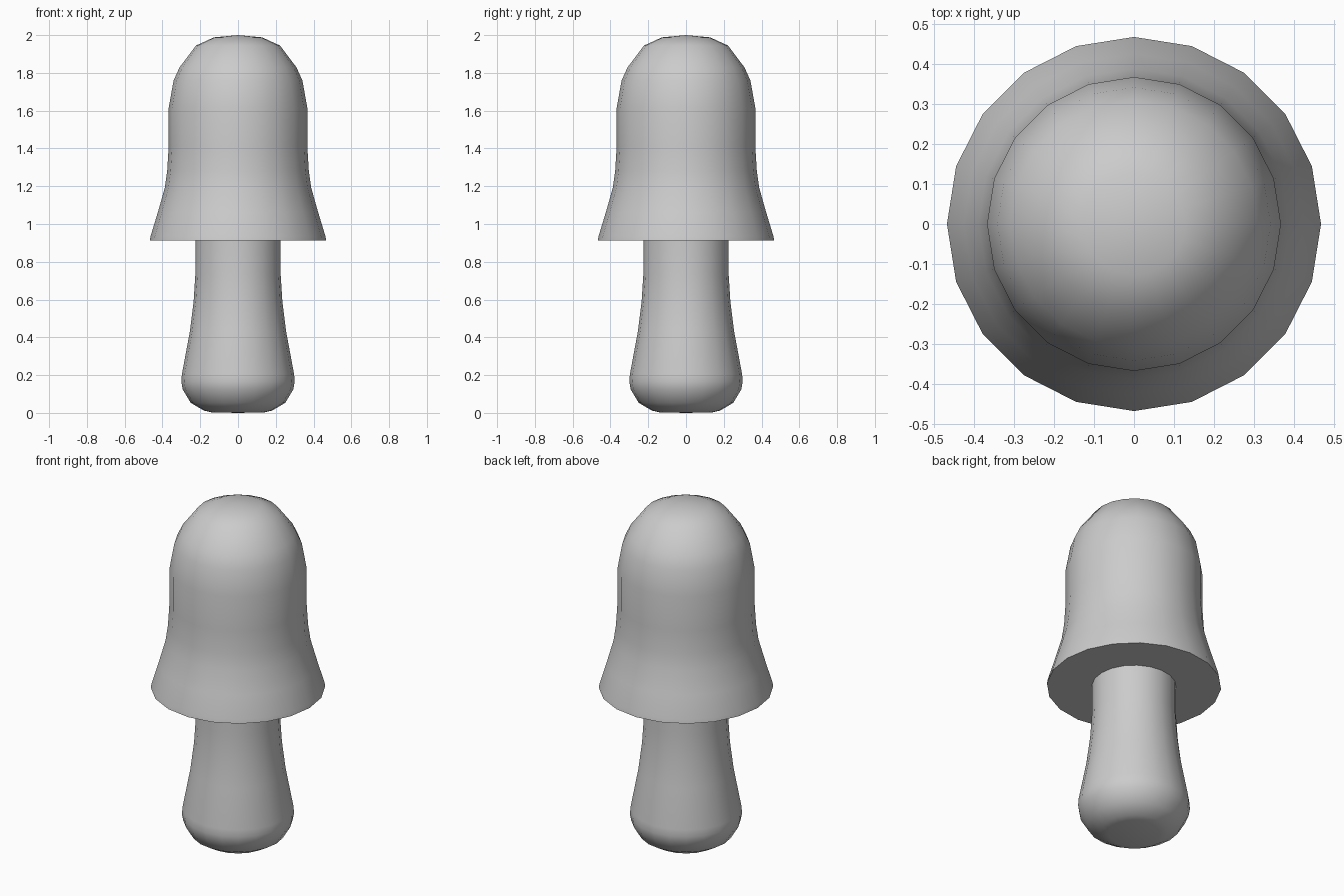
import bpy, bmesh, math

if "Cube" in bpy.data.objects:
    bpy.data.objects.remove(bpy.data.objects["Cube"])

SIDES = 20


def lathe(name, profile):
    """Revolve (radius, height) points around z; radius 0 closes the end with a fan."""
    bm = bmesh.new()
    rings = []
    for r, z in profile:
        if r == 0:
            rings.append([bm.verts.new((0, 0, z))] * SIDES)
        else:
            rings.append([bm.verts.new((r * math.cos(math.tau * i / SIDES),
                                        r * math.sin(math.tau * i / SIDES), z))
                          for i in range(SIDES)])
    for low, high in zip(rings, rings[1:]):
        for i in range(SIDES):
            j = (i + 1) % SIDES
            corners = [low[i], low[j], high[j], high[i]]
            bm.faces.new(list(dict.fromkeys(corners)))
    mesh = bpy.data.meshes.new(name)
    bm.to_mesh(mesh)
    bm.free()
    obj = bpy.data.objects.new(name, mesh)
    bpy.context.collection.objects.link(obj)
    bpy.ops.object.select_all(action='DESELECT')
    obj.select_set(True)
    bpy.context.view_layer.objects.active = obj
    bpy.ops.object.shade_smooth_by_angle(angle=math.radians(45))
    return obj


# Stem: rounded foot, bulging base, straight neck running up to the cap
lathe("stem", [(0, 0), (0.14, 0.003), (0.18, 0.012), (0.25, 0.053),
               (0.293, 0.125), (0.3, 0.165), (0.297, 0.205), (0.255, 0.43),
               (0.235, 0.59), (0.226, 0.73), (0.226, 0.912)])

# Cap: flat underside around the stem, flared brim, domed top
lathe("cap", [(0.226, 0.912), (0.467, 0.912), (0.463, 0.935),
              (0.425, 1.06), (0.388, 1.19), (0.375, 1.28), (0.367, 1.41),
              (0.367, 1.615), (0.341, 1.76), (0.309, 1.83),
              (0.222, 1.945), (0.128, 1.988), (0, 2.0)])
